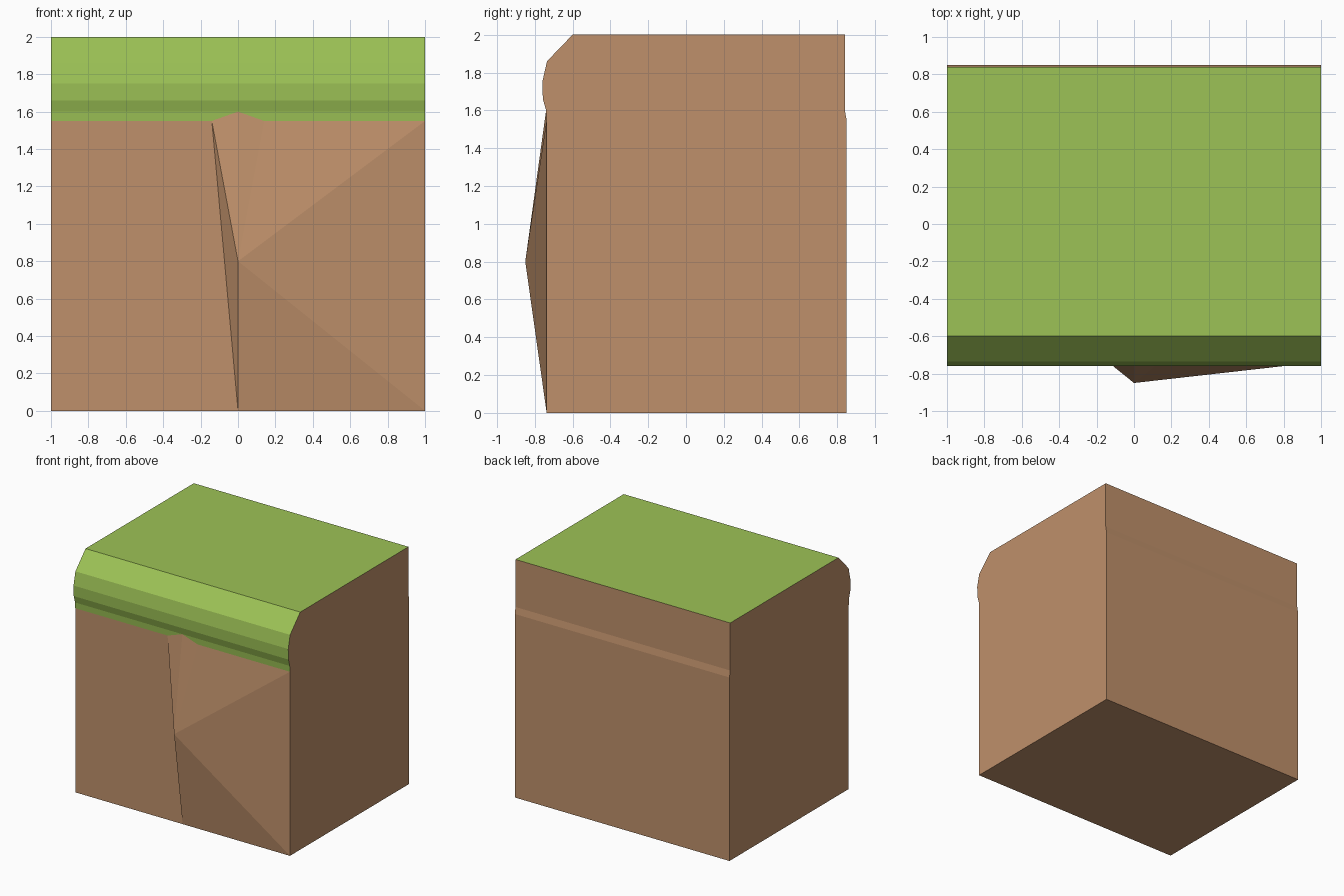
import bpy, bmesh

if "Cube" in bpy.data.objects:
    bpy.data.objects.remove(bpy.data.objects["Cube"])


def material(name, color):
    m = bpy.data.materials.new(name)
    m.diffuse_color = (*color, 1)
    m.use_nodes = True
    m.node_tree.nodes["Principled BSDF"].inputs["Base Color"].default_value = m.diffuse_color
    return m


EARTH, GRASS = 0, 1
materials = [material("earth brown", (0.52, 0.28, 0.145)),
             material("grass green", (0.335, 0.54, 0.092))]

bm = bmesh.new()


def face(verts, mat=EARTH):
    bm.faces.new(verts).material_index = mat


# Side profile (y, z): rounded grass lip at the front, slim step at the back
lip = [(-0.60, 2.0), (-0.735, 1.86), (-0.76, 1.75), (-0.757, 1.66),
       (-0.74, 1.60), (-0.737, 1.55)]
rest = [(-0.737, 0), (0.85, 0), (0.85, 1.545), (0.84, 1.60), (0.84, 2.0)]
profile = lip + rest
left = [bm.verts.new((-1, y, z)) for y, z in profile]
right = [bm.verts.new((1, y, z)) for y, z in profile]

# Ends of the block, all bare earth
face(left)
face(right[::-1])

# Points of the rock ridge on the front
apex = bm.verts.new((0, -0.74, 1.60))
ridge_l = bm.verts.new((-0.14, -0.737, 1.55))
ridge_r = bm.verts.new((0.14, -0.737, 1.55))
peak = bm.verts.new((0, -0.85, 0.80))
foot = bm.verts.new((0, -0.737, 0))

# Grass top and lip strips down to the ridge apex
face([left[0], right[0], right[10], left[10]], GRASS)
for i in range(3):
    face([left[i], left[i + 1], right[i + 1], right[i]], GRASS)
face([left[3], left[4], apex, right[4], right[3]], GRASS)

# Lowest grass strip, notched by the ridge
face([left[4], left[5], ridge_l, apex], GRASS)
face([apex, ridge_r, right[5], right[4]], GRASS)

# Ridge: upper facets and steep left flank
face([apex, ridge_l, peak])
face([apex, peak, ridge_r])
face([ridge_l, foot, peak])

# Flat earth front on the left, shallow slope on the right
face([left[5], left[6], foot, ridge_l])
for a, b in ((foot, right[6]), (right[6], right[5]), (right[5], ridge_r)):
    face([peak, a, b])

# Underside and back
face([left[6], left[7], right[7], right[6], foot])
for i in range(7, 10):
    face([left[i], left[i + 1], right[i + 1], right[i]])

bmesh.ops.recalc_face_normals(bm, faces=bm.faces[:])
mesh = bpy.data.meshes.new("grassy_cliff_block")
bm.to_mesh(mesh)
bm.free()
for m in materials:
    mesh.materials.append(m)
block = bpy.data.objects.new("grassy_cliff_block", mesh)
bpy.context.collection.objects.link(block)
